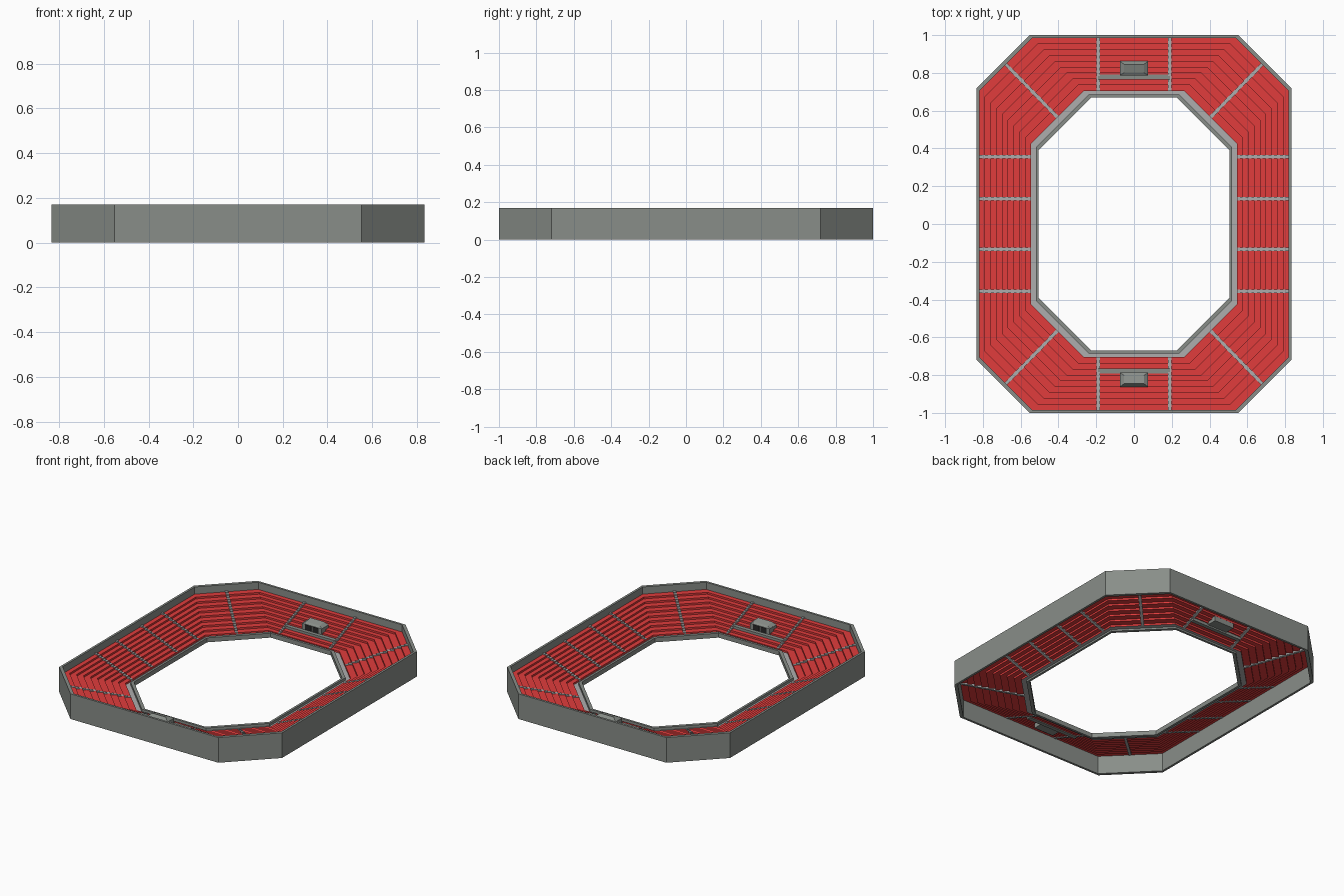
import bpy, bmesh
from mathutils import Vector

if "Cube" in bpy.data.objects:
    bpy.data.objects.remove(bpy.data.objects["Cube"])

CUT = 0.28                       # corner chamfer of every octagon ring
ROWS, RISE, WALK_Z = 9, 0.0122, 0.012
IN_X, IN_Y = 0.545, 0.705        # inner edge of seating
OUT_X, OUT_Y = 0.818, 0.985      # outer edge of seating


def material(name, rgb):
    m = bpy.data.materials.new(name)
    m.diffuse_color = (*rgb, 1)
    m.use_nodes = True
    m.node_tree.nodes["Principled BSDF"].inputs["Base Color"].default_value = m.diffuse_color
    return m


RED = material("seat_red", (0.75, 0.045, 0.045))
LIGHT = material("light_concrete", (0.42, 0.42, 0.42))
GREY = material("concrete", (0.25, 0.27, 0.25))
DARK = material("dark_opening", (0.02, 0.02, 0.02))


def finish(bm, name, mat, recalc=True):
    if recalc:
        bmesh.ops.recalc_face_normals(bm, faces=bm.faces)
    me = bpy.data.meshes.new(name)
    bm.to_mesh(me)
    bm.free()
    ob = bpy.data.objects.new(name, me)
    me.materials.append(mat)
    bpy.context.collection.objects.link(ob)
    return ob


def octagon(x, y):
    c = CUT
    return [(x, y - c), (x - c, y), (c - x, y), (-x, y - c),
            (-x, c - y), (c - x, -y), (x - c, -y), (x, c - y)]


def loft(name, profile, mat, closed=False):
    """Join octagon rings given as (half width, half length, z)."""
    bm = bmesh.new()
    rings = [[bm.verts.new((px, py, z)) for px, py in octagon(x, y)]
             for x, y, z in profile]
    pairs = list(zip(rings, rings[1:]))
    if closed:
        pairs.append((rings[-1], rings[0]))
    for a, b in pairs:
        for i in range(8):
            j = (i + 1) % 8
            bm.faces.new((a[i], a[j], b[j], b[i]))
    return finish(bm, name, mat, closed)


def prism(name, outline, offset, mat):
    """Extrude a planar outline of 3D points by offset."""
    bm = bmesh.new()
    f = bm.faces.new([bm.verts.new(p) for p in outline])
    ext = bmesh.ops.extrude_face_region(bm, geom=[f])
    vs = [v for v in ext["geom"] if isinstance(v, bmesh.types.BMVert)]
    bmesh.ops.translate(bm, verts=vs, vec=offset)
    return finish(bm, name, mat)


def box(name, x0, x1, y0, y1, z0, z1, mat):
    y0, y1 = sorted((y0, y1))
    return prism(name, [(x0, y0, z0), (x1, y0, z0), (x1, y1, z0), (x0, y1, z0)],
                 Vector((0, 0, z1 - z0)), mat)


# Outer wall
loft("outer_wall", [(0.833, 1.0, 0), (0.833, 1.0, 0.17),
                    (0.818, 0.985, 0.17), (0.818, 0.985, 0)], GREY, True)

# Inner barrier and walkway
loft("inner_barrier", [(0.505, 0.67, 0), (0.505, 0.67, 0.03),
                       (0.52, 0.685, 0.03), (0.52, 0.685, 0)], GREY, True)
loft("walkway", [(0.52, 0.683, WALK_Z), (IN_X, IN_Y, WALK_Z)], LIGHT)

# Stepped seating
steps = []
for i in range(ROWS + 1):
    t = i / ROWS
    x, y = IN_X + (OUT_X - IN_X) * t, IN_Y + (OUT_Y - IN_Y) * t
    steps.append((x, y, WALK_Z + RISE * i))
    if i < ROWS:
        steps.append((x, y, WALK_Z + RISE * (i + 1)))
loft("seating", steps, RED)


# Aisle stairs, two steps per seat row
def aisle(name, start, end, width=0.018):
    a, b = Vector((*start, 0)), Vector((*end, 0))
    side = Vector((0, 0, 1)).cross(b - a).normalized() * width
    n = ROWS * 2
    pts = [(0, WALK_Z)]
    for k in range(n):
        z = WALK_Z + RISE * (1 + k / 2) + 0.002
        pts += [(k / n, z), ((k + 1) / n, z)]
    pts.append((1, WALK_Z + RISE * ROWS - 0.002))
    outline = [a.lerp(b, t) - side / 2 + Vector((0, 0, z)) for t, z in pts]
    prism(name, outline, side, LIGHT)


for s in (-1, 1):
    for x in (-0.19, 0.19):
        aisle("end_aisle", (x, s * IN_Y), (x, s * OUT_Y))
    for y in (-0.355, -0.133, 0.133, 0.355):
        aisle("side_aisle", (s * IN_X, y), (s * OUT_X, y))
    for r in (-1, 1):
        h = CUT / 2
        aisle("corner_aisle", (s * (IN_X - h), r * (IN_Y - h)),
              (s * (OUT_X - h), r * (OUT_Y - h)))

# Entrance booth and landing at each end
for s in (-1, 1):
    box("landing", -0.19, 0.19, s * 0.766, s * 0.792, 0.03, 0.053, GREY)
    box("booth", -0.073, 0.073, s * 0.79, s * 0.86, 0.04, 0.095, GREY)
    for x in (-0.027, 0.027):
        box("booth_opening", x - 0.022, x + 0.022,
            s * 0.788, s * 0.80, 0.055, 0.09, DARK)
    # hipped roof leaning towards the pitch
    bm = bmesh.new()
    low = [(-0.075, 0.787, 0.094), (0.075, 0.787, 0.094),
           (0.075, 0.862, 0.094), (-0.075, 0.862, 0.094)]
    high = [(-0.052, 0.802, 0.103), (0.052, 0.802, 0.103),
            (0.052, 0.845, 0.115), (-0.052, 0.845, 0.115)]
    lo, hi = [[bm.verts.new((x, s * y, z)) for x, y, z in q] for q in (low, high)]
    bm.faces.new(lo)
    bm.faces.new(hi)
    for i in range(4):
        j = (i + 1) % 4
        bm.faces.new((lo[i], lo[j], hi[j], hi[i]))
    finish(bm, "booth_roof", GREY)
